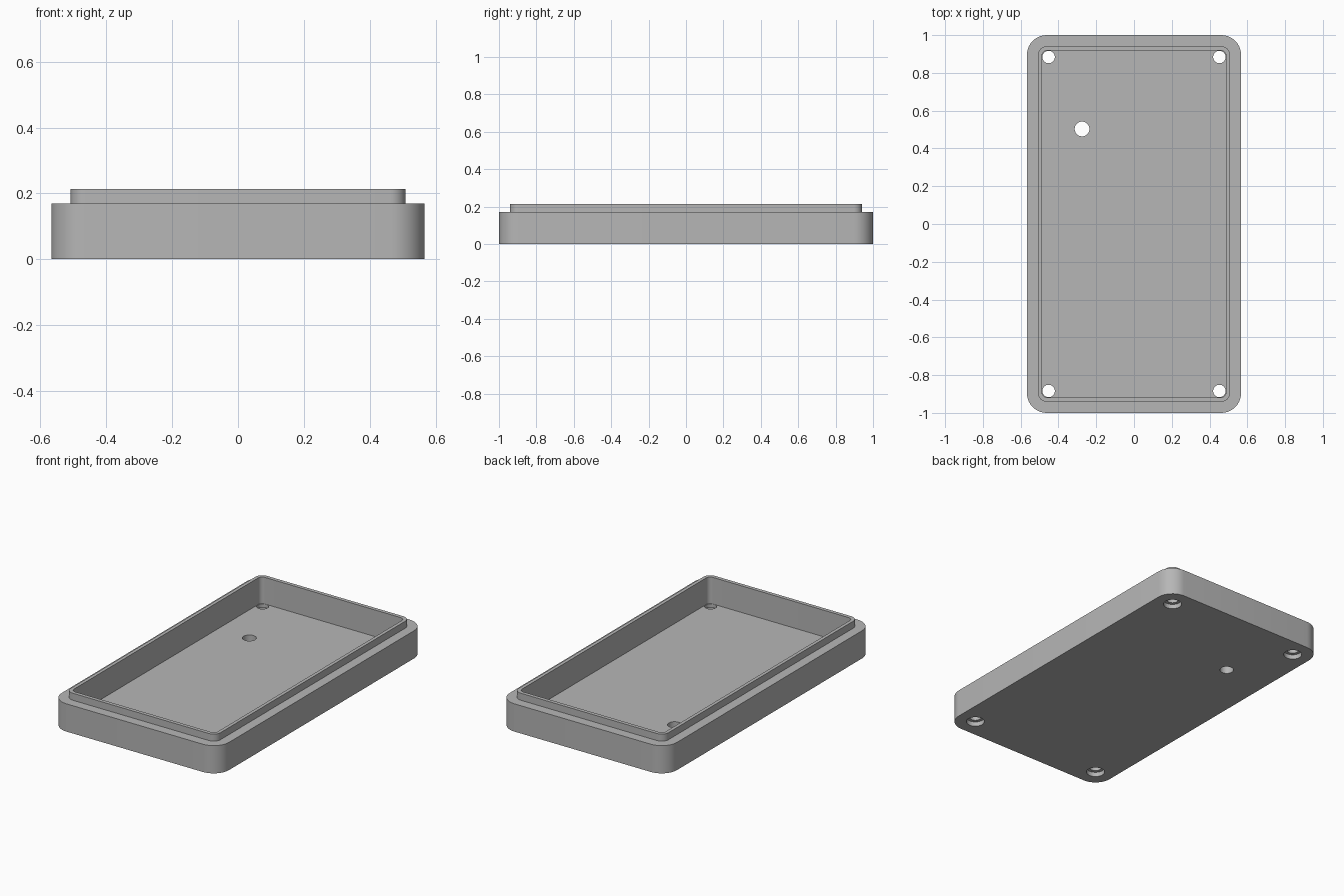
import bpy
import bmesh
from math import cos, sin, pi, radians

old = bpy.data.objects.get("Cube")
if old:
    bpy.data.objects.remove(old, do_unlink=True)

grey = bpy.data.materials.new("plain grey")
grey.use_nodes = True
COLOUR = (0.47, 0.47, 0.47, 1)
grey.diffuse_color = COLOUR
grey.node_tree.nodes["Principled BSDF"].inputs["Base Color"].default_value = COLOUR

ARC = 10  # segments per rounded corner


def rounded_ring(bm, hx, hy, radius, z):
    """Closed loop of vertices around a rounded rectangle."""
    ring = []
    for corner, (sx, sy) in enumerate([(1, 1), (-1, 1), (-1, -1), (1, -1)]):
        for i in range(ARC + 1):
            a = (corner + i / ARC) * pi / 2
            ring.append(bm.verts.new((sx * (hx - radius) + radius * cos(a),
                                      sy * (hy - radius) + radius * sin(a), z)))
    return ring


def add_cylinder(bm, x, y, radius, z0, z1):
    """Closed cylinder between two heights."""
    geo = bmesh.ops.create_cone(bm, cap_ends=True, segments=40, radius1=radius,
                                radius2=radius, depth=z1 - z0)
    bmesh.ops.translate(bm, verts=geo["verts"], vec=(x, y, (z0 + z1) / 2))


def make_object(name, bm):
    bmesh.ops.recalc_face_normals(bm, faces=bm.faces[:])
    mesh = bpy.data.meshes.new(name)
    bm.to_mesh(mesh)
    bm.free()
    mesh.materials.append(grey)
    obj = bpy.data.objects.new(name, mesh)
    bpy.context.collection.objects.link(obj)
    return obj


# Case shell: outer wall, ledge, raised lip and cavity in one closed skin
RIM, TOP, FLOOR = 0.17, 0.213, 0.05
bm = bmesh.new()
rings = [rounded_ring(bm, *r) for r in (
    (0.567, 1.0, 0.105, 0),
    (0.567, 1.0, 0.105, RIM),
    (0.508, 0.941, 0.046, RIM),
    (0.508, 0.941, 0.046, TOP),
    (0.487, 0.918, 0.026, TOP),
    (0.487, 0.918, 0.026, FLOOR),
)]
for low, high in zip(rings, rings[1:]):
    for i in range(len(low)):
        j = (i + 1) % len(low)
        bm.faces.new((low[i], low[j], high[j], high[i]))
bm.faces.new(rings[0][::-1])
bm.faces.new(rings[-1])
case = make_object("case_bottom", bm)


def cut(name, holes):
    """Subtract a set of cylinders from the case."""
    bm = bmesh.new()
    for hole in holes:
        add_cylinder(bm, *hole)
    cutter = make_object(name, bm)
    cutter.hide_render = True
    mod = case.modifiers.new(name, 'BOOLEAN')
    mod.operation = 'DIFFERENCE'
    mod.solver = 'EXACT'
    mod.object = cutter
    bpy.ops.object.select_all(action='DESELECT')
    case.select_set(True)
    bpy.context.view_layer.objects.active = case
    bpy.ops.object.modifier_apply(modifier=name)
    bpy.data.objects.remove(cutter, do_unlink=True)


# Screw recesses underneath, then the through holes and the cable hole
corners = [(sx * 0.452, sy * 0.884) for sx in (-1, 1) for sy in (-1, 1)]
cut("screw_recesses", [(x, y, 0.052, -0.05, 0.028) for x, y in corners])
cut("through_holes", [(x, y, 0.033, -0.05, 0.1) for x, y in corners]
    + [(-0.275, 0.503, 0.039, -0.05, 0.1)])

bpy.ops.object.shade_smooth_by_angle(angle=radians(30))
